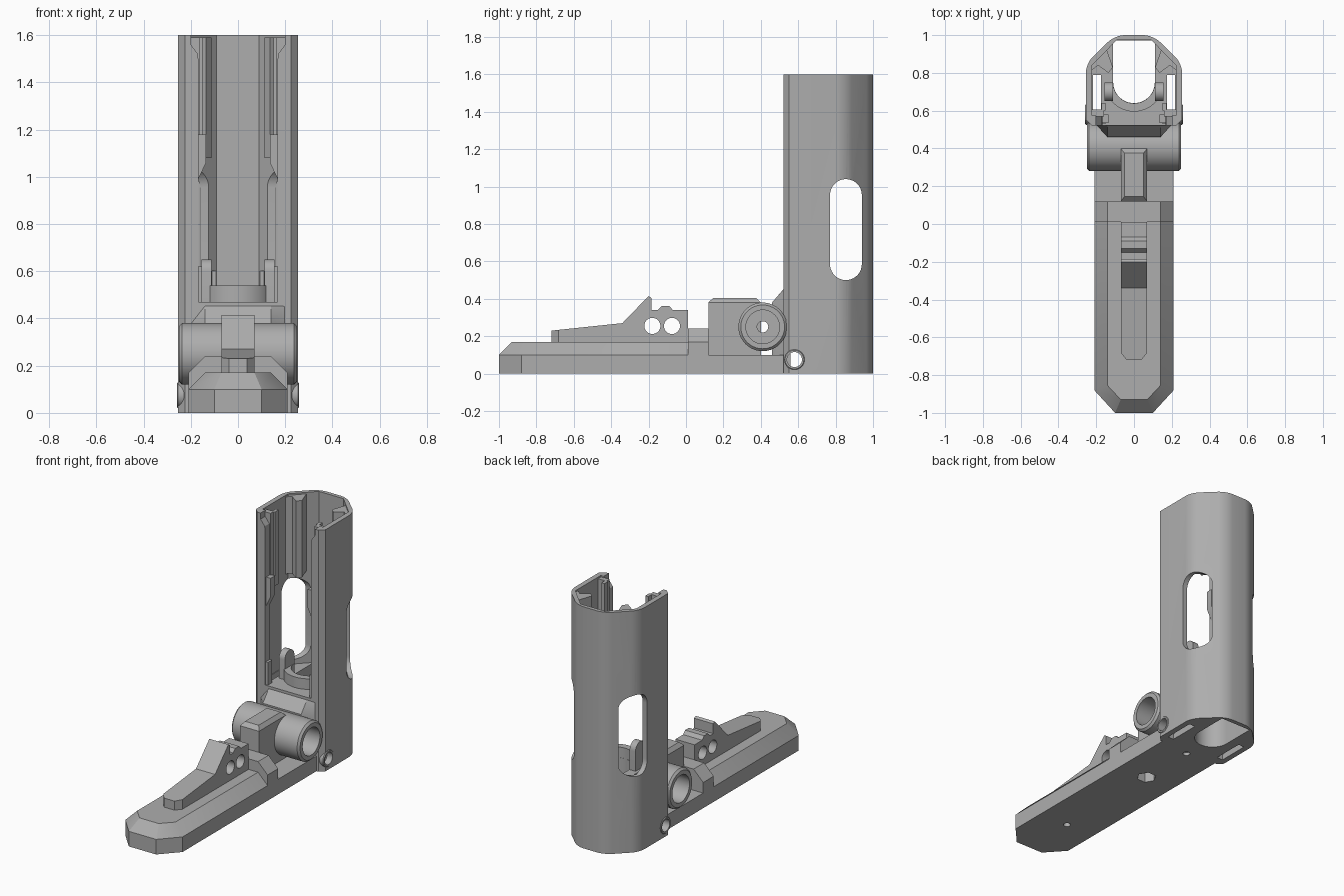
import bpy, bmesh
from math import sin, cos, pi, radians

if "Cube" in bpy.data.objects:
    bpy.data.objects.remove(bpy.data.objects["Cube"])

grey = bpy.data.materials.new("matte_grey")
grey.use_nodes = True
colour = (0.42, 0.42, 0.42, 1)
grey.diffuse_color = colour
grey.node_tree.nodes["Principled BSDF"].inputs["Base Color"].default_value = colour
parts = []


def place(axis, level, p):
    a, b = p
    return {"x": (level, a, b), "y": (a, level, b), "z": (a, b, level)}[axis]


def loft(name, axis, rings, round_edge=None, width=0.05):
    """Skin a stack of (level, outline) rings and cap both ends."""
    bm = bmesh.new()
    rows = [[bm.verts.new(place(axis, lv, p)) for p in pts] for lv, pts in rings]
    n = len(rows[0])
    for low, high in zip(rows, rows[1:]):
        for i in range(n):
            j = (i + 1) % n
            bm.faces.new((low[i], low[j], high[j], high[i]))
    bm.faces.new(rows[0])
    bm.faces.new(rows[-1])
    bmesh.ops.recalc_face_normals(bm, faces=bm.faces)
    if round_edge:
        edges = [e for e in bm.edges if round_edge(*e.verts)]
        bmesh.ops.bevel(bm, geom=edges, offset=width, segments=5,
                        profile=0.5, affect="EDGES")
    mesh = bpy.data.meshes.new(name)
    bm.to_mesh(mesh)
    bm.free()
    obj = bpy.data.objects.new(name, mesh)
    bpy.context.collection.objects.link(obj)
    mesh.materials.append(grey)
    parts.append(obj)
    return obj


def prism(name, axis, pts, lo, hi, **kw):
    return loft(name, axis, [(lo, pts), (hi, pts)], **kw)


def rect(a, b, c, d):
    return [(a, c), (b, c), (b, d), (a, d)]


def arc(cx, cy, r, start=0, end=360, n=40):
    full = end - start == 360
    steps = n if full else n + 1
    return [(cx + r * cos(radians(start + (end - start) * i / n)),
             cy + r * sin(radians(start + (end - start) * i / n))) for i in range(steps)]


def mirrored(half):
    return half + [(-x, y) for x, y in reversed(half)]


def cut(obj, *cutters):
    for c in cutters:
        m = obj.modifiers.new("cut", "BOOLEAN")
        m.operation, m.solver, m.object = "DIFFERENCE", "EXACT", c
    bpy.context.view_layer.update()
    deps = bpy.context.evaluated_depsgraph_get()
    mesh = bpy.data.meshes.new_from_object(obj.evaluated_get(deps))
    obj.modifiers.clear()
    obj.data = mesh
    for c in cutters:
        parts.remove(c)
        bpy.data.objects.remove(c)


# Foot plate with sloped shoulders, a notch ahead of the hinge and holes below
foot = mirrored([(0.1, -1), (0.21, -0.88), (0.21, 0.53)])
foot_top = mirrored([(0.07, -0.93), (0.14, -0.855), (0.14, 0.53)])
base = loft("foot_plate", "z", [(0, foot), (0.1, foot), (0.17, foot_top)])
cut(base, prism("notch", "x", rect(0.12, 0.6, 0.1, 0.3), -0.3, 0.3),
    prism("hex_hole", "z", arc(0, 0.12, 0.06, n=6), -0.1, 0.09),
    prism("rear_hole", "z", arc(0, 0.5, 0.022, n=20), -0.1, 0.08),
    prism("front_hole", "z", arc(0, -0.64, 0.022, n=20), -0.1, 0.1))
prism("raised_step", "y", mirrored([(0.21, 0.1), (0.21, 0.17), (0.14, 0.24)]), 0.01, 0.12)

# Lever with a sighting wedge, two cross holes and a chamfered nose
lever = prism("lever", "x", [
    (-0.72, 0.15), (-0.72, 0.23), (-0.34, 0.27), (-0.2, 0.415), (-0.185, 0.405),
    (-0.185, 0.34), (-0.15, 0.34), (-0.13, 0.362), (-0.09, 0.362), (-0.07, 0.34),
    (0.01, 0.34), (0.01, 0.15)], -0.07, 0.07)
noses = [prism("nose_cut", "z", [(s * 0.03, -0.73), (s * 0.08, -0.73), (s * 0.08, -0.67)],
               0.1, 0.3) for s in (1, -1)]
cut(lever, *noses, *[prism("cross_hole", "x", arc(y, 0.255, 0.043), -0.2, 0.2)
                     for y in (-0.18, -0.075)])

# Block ahead of the hinge
loft("hinge_block", "z", [(0.08, rect(-0.07, 0.07, 0.12, 0.4)),
                          (0.38, rect(-0.07, 0.07, 0.12, 0.4)),
                          (0.405, rect(-0.05, 0.05, 0.145, 0.375))])


def bores():
    drill = [prism("axle_hole", "x", arc(0.41, 0.25, 0.03, n=24), -0.4, 0.4)]
    for s in (1, -1):
        drill.append(prism("bore", "x", arc(0.41, 0.25, 0.09), s * 0.1, s * 0.4))
    return drill


# Hinge barrel and the neck that joins it to the tower
barrel = loft("hinge_barrel", "x", [(x, arc(0.41, 0.25, r, n=56)) for x, r in
              ((-0.25, 0.117), (-0.237, 0.13), (0.237, 0.13), (0.25, 0.117))])
cut(barrel, *bores())
neck_foot = mirrored([(0.14, 0.46), (0.2, 0.525), (0.2, 0.56)])
neck_top = mirrored([(0.14, 0.524), (0.2, 0.525), (0.2, 0.56)])
neck = loft("hinge_neck", "z", [(0.02, neck_foot), (0.38, neck_foot), (0.455, neck_top)])
cut(neck, *bores())

# Tower shell: rounded rear corners, open front, thin walls
outline = mirrored([(0.225, 0.522), (0.255, 0.552), (0.255, 0.85), (0.1, 1)])
tower = prism("tower_shell", "z", outline, 0, 1.6,
              round_edge=lambda a, b: abs(a.co.z - b.co.z) > 1 and a.co.y > 0.8)
cavity = mirrored([(0.168, 0.4), (0.168, 0.575), (0.222, 0.575), (0.222, 0.84), (0.09, 0.975)])
well = [(-0.11, 0.972), *arc(0, 0.75, 0.11, 180, 360, 28), (0.11, 0.972)]
window = arc(0.855, 0.955, 0.085, 0, 180, 20) + arc(0.855, 0.585, 0.085, 180, 360, 20)
lip = mirrored([(0.16, 1.4), (0.17, 1.52), (0.2, 1.56), (0.2, 1.65)])
cuts = [prism("cavity", "z", cavity, 0.47, 1.7),
        prism("well", "z", well, -0.1, 0.6),
        prism("window", "x", window, -0.4, 0.4),
        prism("lip_cut", "y", lip, 0.4, 0.59),
        prism("pivot_hole", "x", arc(0.58, 0.075, 0.04), -0.4, 0.4)]
for s in (1, -1):
    cuts.append(prism("side_slot", "z", rect(s * 0.175, s * 0.218, 0.585, 0.79), -0.1, 0.6))
cut(tower, *cuts)

# Cradle around the well
cradle = arc(0, 0.75, 0.155, 180, 360, 24) + arc(0, 0.75, 0.111, 360, 180, 24)
prism("cradle_ring", "z", cradle, 0.46, 0.54)

for s, side in ((1, "left"), (-1, "right")):
    # Pivot bosses at the tower foot
    boss = loft(side + "_pivot_boss", "x", [(s * x, arc(0.58, 0.075, r)) for x, r in
                ((0.225, 0.055), (0.254, 0.055), (0.259, 0.05))])
    cut(boss, prism("pivot_hole", "x", arc(0.58, 0.075, 0.04), -0.4, 0.4))
    # Cradle arms with rounded tops
    arm = arc(0.7, 0.6, 0.05, 0, 180, 16) + [(0.65, 0.46), (0.75, 0.46)]
    prism(side + "_cradle_arm", "x", arm, s * 0.112, s * 0.155)
    # Front lip details
    prism(side + "_lower_lip", "z", rect(s * 0.152, s * 0.18, 0.53, 0.575), 0.46, 0.62)
    step = [(0.18, 0.97), (0.168, 0.99), (0.135, 1.06), (0.135, 1.18), (0.18, 1.18)]
    prism(side + "_lip_step", "y", [(s * x, z) for x, z in step], 0.535, 0.58)
    # Guide rails inside the upper half
    rail = [(0.112, 0.83), (0.135, 0.8), (0.19, 0.84), (0.228, 0.81), (0.235, 0.85), (0.15, 0.94)]
    prism(side + "_rear_rail", "z", [(s * x, y) for x, y in rail], 1.08, 1.59)
    prism(side + "_guide_rail", "z", rect(s * 0.15, s * 0.172, 0.6, 0.64), 1.1, 1.59)
    prism(side + "_guide_web", "z", rect(s * 0.16, s * 0.235, 0.57, 0.605), 1.1, 1.59)

# Shading
bpy.ops.object.select_all(action="DESELECT")
for obj in parts:
    obj.select_set(True)
bpy.context.view_layer.objects.active = parts[0]
bpy.ops.object.shade_smooth_by_angle(angle=pi / 6)
